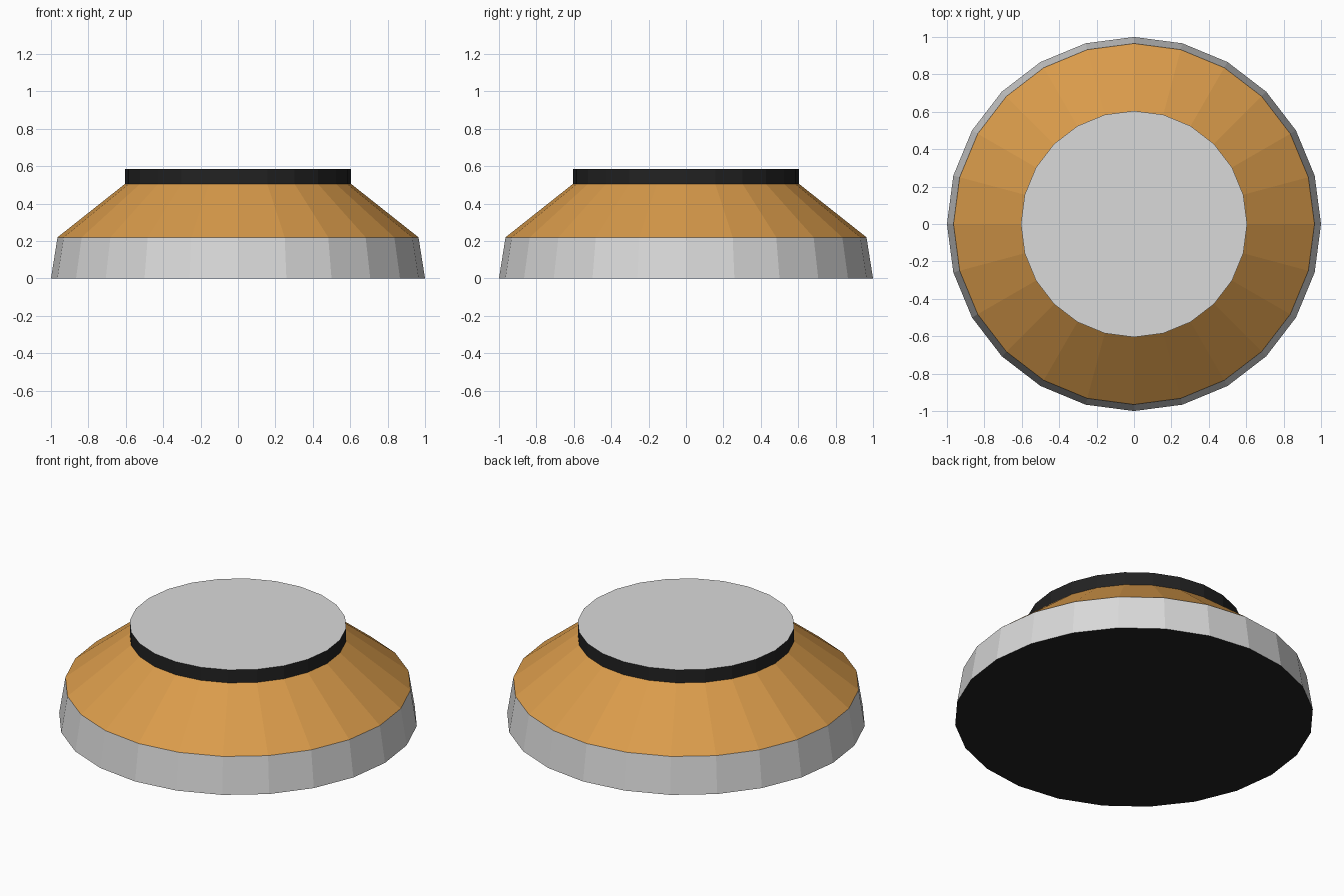
import bpy, bmesh, math

if "Cube" in bpy.data.objects:
    bpy.data.objects.remove(bpy.data.objects["Cube"])

SIDES = 24


def material(name, rgb):
    m = bpy.data.materials.new(name)
    m.diffuse_color = (*rgb, 1)
    m.use_nodes = True
    m.node_tree.nodes["Principled BSDF"].inputs["Base Color"].default_value = m.diffuse_color
    return m


grey = material("light grey", (0.70, 0.70, 0.70))
orange = material("warm orange", (0.70, 0.33, 0.07))
black = material("black", (0.016, 0.016, 0.016))


def frustum(name, profile, side_mat, bottom_mat=None, top_mat=None):
    """Flat-sided ring between two (radius, z) levels, with optional caps."""
    bm = bmesh.new()
    rings = [[bm.verts.new((r * math.cos(a), r * math.sin(a), z))
              for a in (2 * math.pi * i / SIDES for i in range(SIDES))]
             for r, z in profile]
    mats = [m for m in (side_mat, bottom_mat, top_mat) if m]
    low, high = rings
    for i in range(SIDES):
        j = (i + 1) % SIDES
        bm.faces.new((low[i], low[j], high[j], high[i]))
    if bottom_mat:
        bm.faces.new(low[::-1]).material_index = mats.index(bottom_mat)
    if top_mat:
        bm.faces.new(high).material_index = mats.index(top_mat)
    mesh = bpy.data.meshes.new(name)
    bm.to_mesh(mesh)
    bm.free()
    for m in mats:
        mesh.materials.append(m)
    bpy.context.collection.objects.link(bpy.data.objects.new(name, mesh))


# Slightly tapered base with a dark underside
frustum("base_band", [(1.0, 0), (0.965, 0.22)], grey, bottom_mat=black)
# Sloping shoulder
frustum("sloped_shoulder", [(0.965, 0.22), (0.605, 0.505)], orange)
# Dark collar with a pale top disc
frustum("top_collar", [(0.605, 0.505), (0.605, 0.585)], black, top_mat=grey)
